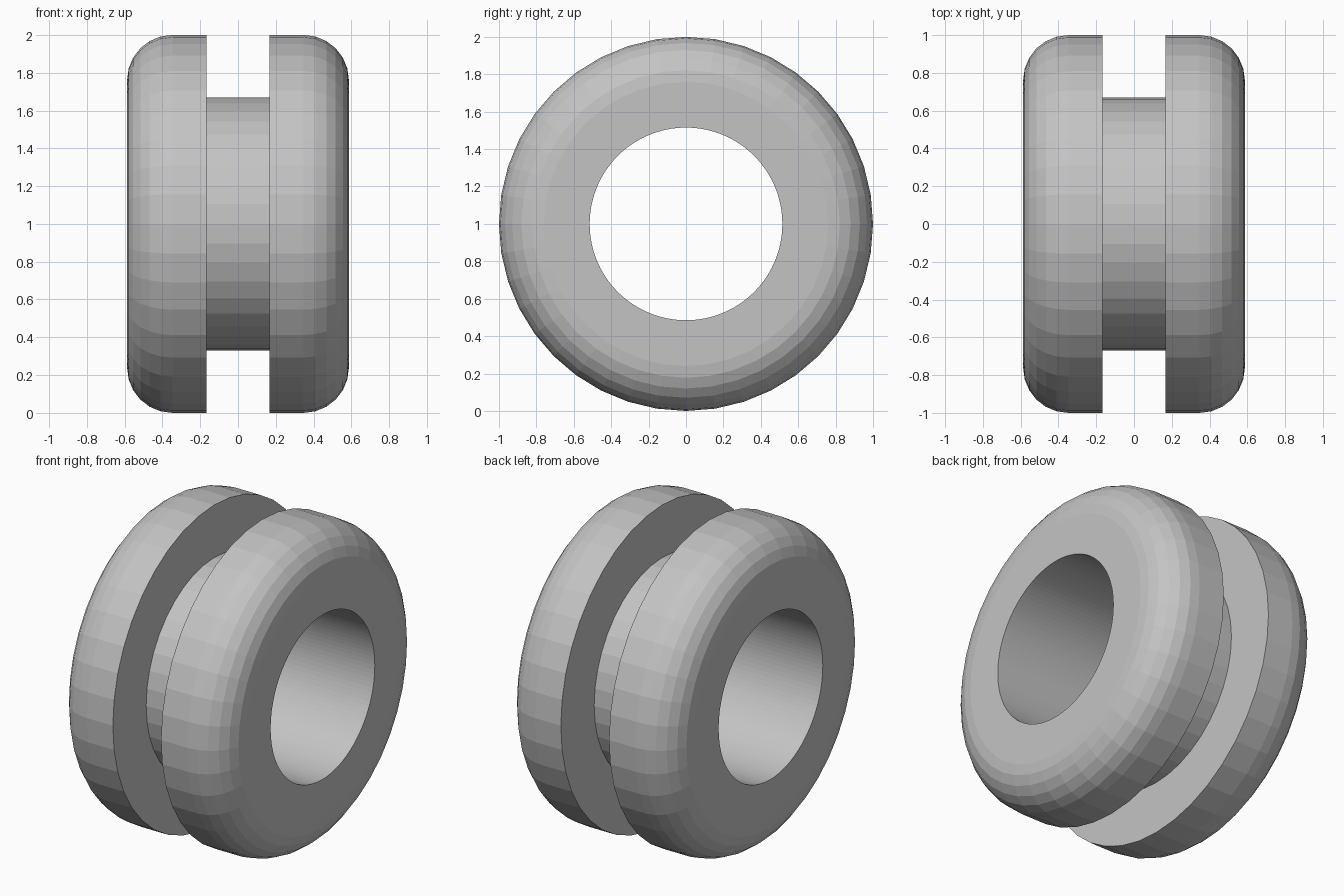
import bpy
import bmesh
from math import cos, sin, pi, tau

cube = bpy.data.objects.get("Cube")
if cube:
    bpy.data.objects.remove(cube, do_unlink=True)

RADIUS, GROOVE, BORE = 1.0, 0.67, 0.515
HALF_WIDTH, HALF_GROOVE, FILLET = 0.587, 0.167, 0.24
OUTER_SIDES, BORE_SIDES, FILLET_STEPS = 40, 120, 6

rubber = bpy.data.materials.new("grey rubber")
rubber.use_nodes = True
grey = (0.55, 0.55, 0.55, 1)
rubber.diffuse_color = grey
rubber.node_tree.nodes["Principled BSDF"].inputs["Base Color"].default_value = grey


def lathe(bm, profile, sides):
    """Spin (x, radius) points about the x axis; return the rings of vertices."""
    rings = [[bm.verts.new((x, r * cos(tau * i / sides), 1 + r * sin(tau * i / sides)))
              for i in range(sides)] for x, r in profile]
    for a, b in zip(rings, rings[1:]):
        for i in range(sides):
            j = (i + 1) % sides
            bm.faces.new((a[i], a[j], b[j], b[i]))
    return rings


def ring_edges(bm, ring):
    return [bm.edges.get((v, ring[i - 1])) for i, v in enumerate(ring)]


# Half profile: rounded shoulder, rim, groove wall and groove floor
half = []
for k in range(FILLET_STEPS + 1):
    a = pi / 2 * k / FILLET_STEPS
    half.append((HALF_WIDTH - FILLET + FILLET * cos(a), RADIUS - FILLET + FILLET * sin(a)))
half += [(HALF_GROOVE, RADIUS), (HALF_GROOVE, GROOVE)]
profile = half + [(-x, r) for x, r in reversed(half)]

# Outer skin, finely divided bore, and the flat end rings between them
bm = bmesh.new()
outer = lathe(bm, profile, OUTER_SIDES)
bore = lathe(bm, [(HALF_WIDTH, BORE), (-HALF_WIDTH, BORE)], BORE_SIDES)
for end in (0, -1):
    edges = ring_edges(bm, outer[end]) + ring_edges(bm, bore[end])
    bmesh.ops.triangle_fill(bm, edges=edges, use_beauty=True, use_dissolve=False)
bmesh.ops.recalc_face_normals(bm, faces=bm.faces)

mesh = bpy.data.meshes.new("grommet_ring")
bm.to_mesh(mesh)
bm.free()
mesh.materials.append(rubber)
ring = bpy.data.objects.new("grommet_ring", mesh)
bpy.context.collection.objects.link(ring)
